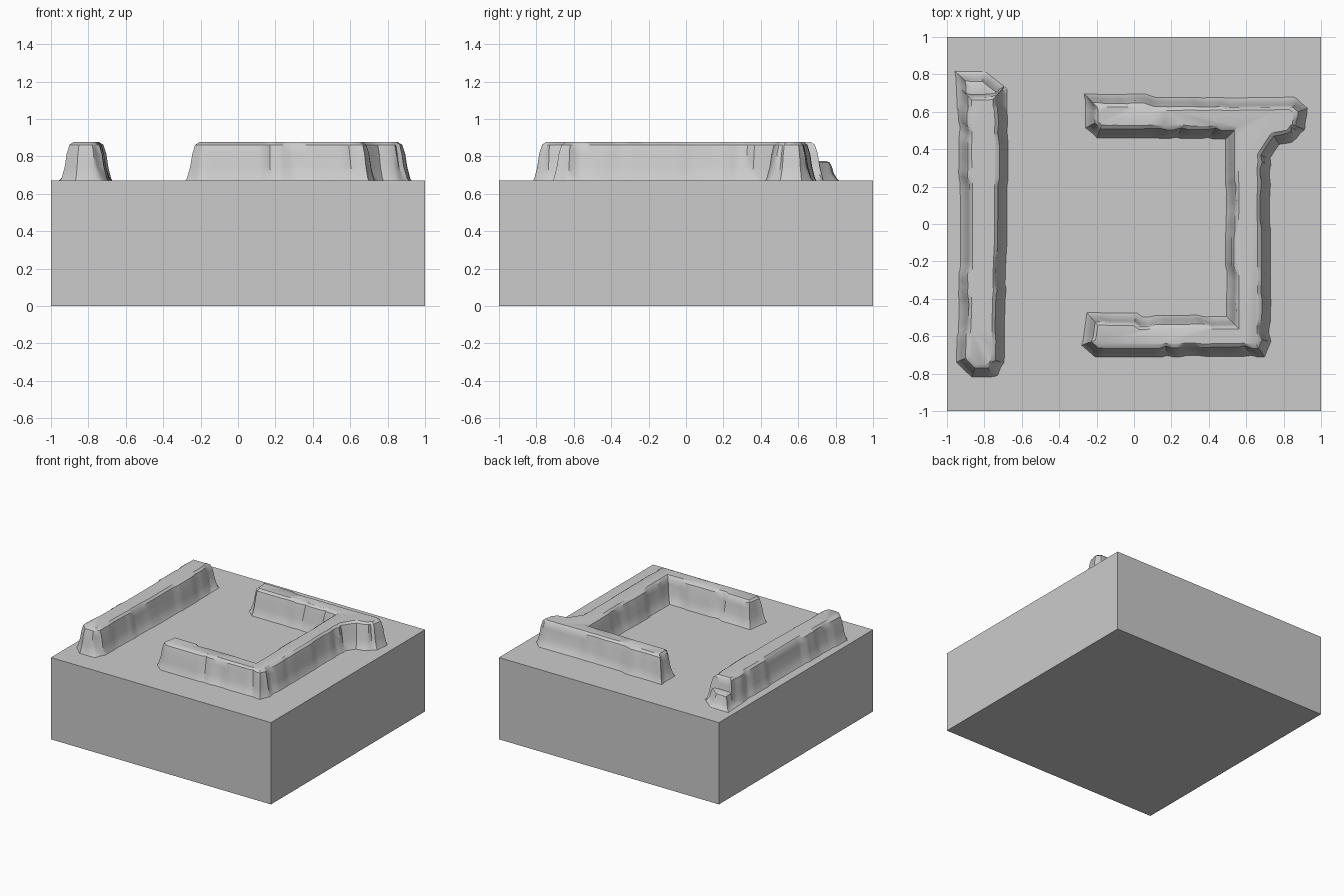
import bpy, bmesh, math, random
from mathutils import Vector

random.seed(4)
if "Cube" in bpy.data.objects:
    bpy.data.objects.remove(bpy.data.objects["Cube"])

# Single stone grey
stone = bpy.data.materials.new("stone_grey")
stone.use_nodes = True
stone.diffuse_color = (0.6, 0.6, 0.6, 1)
stone.node_tree.nodes["Principled BSDF"].inputs["Base Color"].default_value = (0.6, 0.6, 0.6, 1)

BLOCK_TOP = 0.672
# (fraction of height, inset from the foot, roughness weight)
PROFILE = [(-0.05, 0, 0.3), (0.05, 0.015, 0.6), (0.35, 0.034, 1),
           (0.7, 0.045, 1), (0.93, 0.057, 0.7), (1, 0.075, 0.3)]


def finish(name, bm):
    bmesh.ops.recalc_face_normals(bm, faces=bm.faces)
    mesh = bpy.data.meshes.new(name)
    bm.to_mesh(mesh)
    bm.free()
    mesh.materials.append(stone)
    obj = bpy.data.objects.new(name, mesh)
    bpy.context.collection.objects.link(obj)
    return obj


def inset_corners(outline):
    """Mitred inward direction at each corner of a clockwise outline."""
    result = []
    for i, p in enumerate(outline):
        a = (p - outline[i - 1]).normalized()
        b = (outline[(i + 1) % len(outline)] - p).normalized()
        na, nb = Vector((a.y, -a.x)), Vector((b.y, -b.x))
        result.append((na + nb) / (1 + na.dot(nb)))
    return result


def ridge(name, points, top, spacing=0.035):
    """Rough stone bank with sloping sides above a clockwise foot outline."""
    outline = [Vector(p) for p in points]
    inward = inset_corners(outline)
    columns = []
    rough = 0
    for i, p in enumerate(outline):
        j = (i + 1) % len(outline)
        steps = max(1, round((outline[j] - p).length / spacing))
        for s in range(steps):
            t = s / steps
            # Hold each bulge for a few columns, then step to a new one
            if random.random() < 0.4:
                rough = random.uniform(-0.011, 0.011)
            columns.append((p.lerp(outline[j], t), inward[i].lerp(inward[j], t), rough))
    bm = bmesh.new()
    rings = []
    for frac, inset, weight in PROFILE:
        ring = []
        for foot, direction, rough in columns:
            xy = foot + direction * (inset + rough * weight)
            ring.append(bm.verts.new((xy.x, xy.y, BLOCK_TOP + frac * (top - BLOCK_TOP))))
        rings.append(ring)
    for low, high in zip(rings, rings[1:]):
        for k in range(len(low)):
            n = (k + 1) % len(low)
            bm.faces.new((low[k], low[n], high[n], high[k]))
    bm.faces.new(rings[-1])
    obj = finish(name, bm)
    bpy.ops.object.select_all(action='DESELECT')
    obj.select_set(True)
    bpy.context.view_layer.objects.active = obj
    bpy.ops.object.shade_smooth_by_angle(angle=math.radians(35))
    return obj


# Square base block
bm = bmesh.new()
bmesh.ops.create_cube(bm, size=1)
for v in bm.verts:
    v.co = (v.co.x * 2, v.co.y * 2, (v.co.z + 0.5) * BLOCK_TOP)
finish("base_block", bm)

# Bracket-shaped bank with a knob at the back left corner
ridge("bracket_bank", [
    (-0.27, 0.70), (0.06, 0.70), (0.12, 0.68), (0.86, 0.69), (0.93, 0.62),
    (0.92, 0.50), (0.85, 0.43), (0.78, 0.42), (0.735, 0.35), (0.735, -0.63),
    (0.70, -0.715), (-0.21, -0.715), (-0.285, -0.65), (-0.26, -0.465),
    (0.02, -0.465), (0.05, -0.485), (0.485, -0.485), (0.485, 0.45),
    (-0.20, 0.455), (-0.27, 0.51)], 0.876)

# Long straight bank on the right, with a lower end at the back
ridge("straight_bank", [
    (-0.945, 0.74), (-0.69, 0.74), (-0.67, 0.6), (-0.67, -0.08), (-0.69, -0.74),
    (-0.72, -0.82), (-0.87, -0.82), (-0.955, -0.74), (-0.94, -0.3), (-0.94, 0.12)], 0.876)
ridge("straight_bank_end", [
    (-0.965, 0.825), (-0.79, 0.825), (-0.67, 0.73), (-0.67, 0.60), (-0.955, 0.60)], 0.775)
